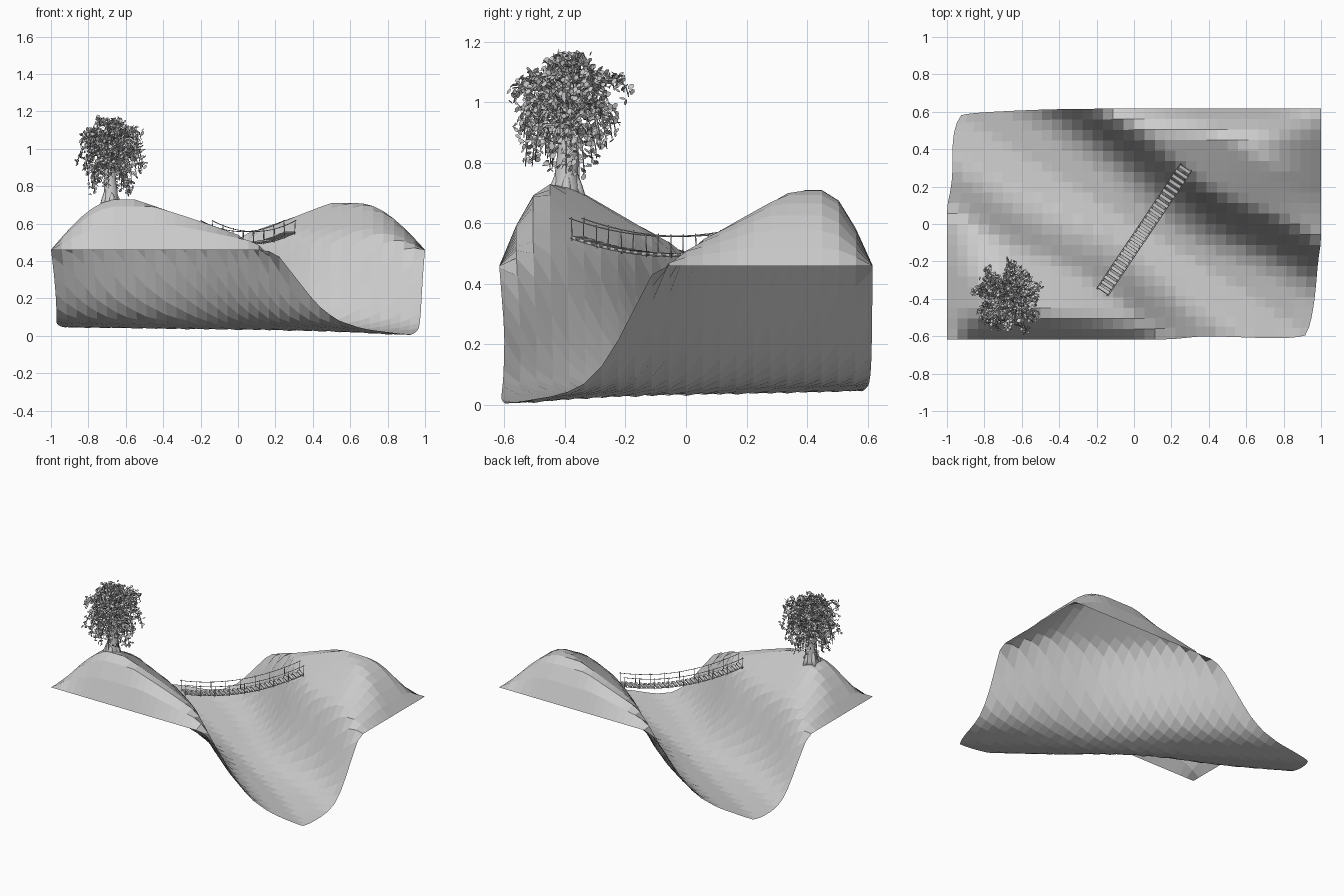
import bpy, bmesh, math, random
from mathutils import Vector

if "Cube" in bpy.data.objects:
    bpy.data.objects.remove(bpy.data.objects["Cube"])

random.seed(4)
HX, HY, RIM = 1.0, 0.617, 0.46


def finish(bm, name, smooth=False):
    me = bpy.data.meshes.new(name)
    bm.to_mesh(me)
    bm.free()
    ob = bpy.data.objects.new(name, me)
    bpy.context.collection.objects.link(ob)
    for p in me.polygons:
        p.use_smooth = smooth
    return ob


def tube(bm, pts, radii, sides=6):
    rings = []
    for i, p in enumerate(pts):
        d = (pts[min(i + 1, len(pts) - 1)] - pts[max(i - 1, 0)]).normalized()
        a = d.cross(Vector((0.31, 0.95, 0.05))).normalized()
        b = d.cross(a)
        rings.append([bm.verts.new(p + radii[i] * (a * math.cos(k * math.tau / sides)
                      + b * math.sin(k * math.tau / sides))) for k in range(sides)])
    for r, s in zip(rings, rings[1:]):
        for k in range(sides):
            j = (k + 1) % sides
            bm.faces.new((r[k], r[j], s[j], s[k]))
    bm.faces.new(rings[0][::-1])
    bm.faces.new(rings[-1])


# Canyon terrain: a diagonal valley between two hills, as one open sheet
PROFILE = [(0, 0), (0.17, 0.03), (0.25, 0.075), (0.31, 0.16), (0.37, 0.295), (0.43, 0.43), (0.47, RIM)]


def wall(c):
    for (a, za), (b, zb) in zip(PROFILE, PROFILE[1:]):
        if c < b:
            return za + (zb - za) * (c - a) / (b - a)
    return RIM


def clamp(v):
    return max(0.0, min(1.0, v))


def terrain(x, y):
    c, t = 0.52 * x + 0.854 * y, 0.854 * x - 0.52 * y
    side = 1 if c > 0 else -1
    warp = 0.085 * math.exp(-((t - 0.15 * side - 0.1) / 0.42) ** 2) * clamp(abs(c) / 0.15)
    ce = abs(c) + warp
    low = 1 - wall(ce) / RIM
    floor = 0.03 - 0.012 * t - 0.013 * clamp(t) ** 3
    z = RIM - (RIM - floor) * low
    rise = math.sin(clamp((HX - abs(x)) / 0.36) * math.pi / 2) \
        * math.sin(clamp((HY - abs(y)) / 0.17) * math.pi / 2)
    h = abs(c) + warp * (0.7 if side > 0 else 0.4)
    z += (0.25 if side > 0 else 0.27) * rise * clamp((h - 0.33) / 0.37) ** 0.95
    # the valley ends are drawn in slightly with a wavy, rounded outline
    corner = (abs(x) / HX) ** 9 * (abs(y) / HY) ** 9
    px = x * (1 - low * (0.043 + 0.012 * math.sin(9 * y + 1) + 0.03 * corner) * abs(x))
    py = y * (1 - clamp(low * 2) * (0.016 + 0.012 * math.sin(5 * x) + 0.03 * corner) * abs(y) / HY)
    return Vector((px, py, z))


bm = bmesh.new()
NX, NY = 36, 22
grid = [[bm.verts.new(terrain(HX * (2 * i / NX - 1), HY * (2 * j / NY - 1)))
         for i in range(NX + 1)] for j in range(NY + 1)]
for j in range(NY):
    for i in range(NX):
        bm.faces.new((grid[j][i], grid[j][i + 1], grid[j + 1][i + 1], grid[j + 1][i]))
finish(bm, "canyon_terrain")

# Rope bridge
A, B = Vector((-0.17, -0.365, 0)), Vector((0.28, 0.305, 0))
along = (B - A).normalized()
across = Vector((along.y, -along.x, 0))


def deck(f, off=0.0, up=0.0):
    z = 0.497 + 0.06 * (2 * f - 1) ** 2
    return A.lerp(B, f) + across * off + Vector((0, 0, z + up))


planks = bmesh.new()
N = 26
for i in range(N):
    f = (i + 0.5) / N
    p, slope = deck(f), (deck(f + 0.01) - deck(f - 0.01)).normalized()
    w = 0.036 + random.uniform(-0.003, 0.003)
    up = across.cross(slope)
    cube = bmesh.ops.create_cube(planks, size=1)["verts"]
    for v in cube:
        v.co = p + across * v.co.x * 2 * w + slope * v.co.y * 0.018 + up * v.co.z * 0.008
finish(planks, "bridge_planks")

ropes = bmesh.new()
for s in (-1, 1):
    for off, up in ((0.030, -0.006), (0.037, 0.06)):
        pts = [deck(k / 16, s * off, up) for k in range(17)]
        tube(ropes, pts, [0.002] * 17, 5)
    for k in range(9):
        f = 0.01 + 0.98 * k / 8
        tube(ropes, [deck(f, s * 0.033, -0.012), deck(f, s * 0.037, 0.066)], [0.002] * 2, 5)
finish(ropes, "bridge_ropes", True)

# Tree trunk with flared foot and roots
base = Vector((-0.685, -0.395, 0.69))
trunk = bmesh.new()
tube(trunk, [base + Vector(o) for o in ((0, 0, 0), (0, 0, .03), (.005, 0, .08), (.0, .005, .15),
     (.0, 0, .24), (.01, .0, .34), (.02, 0, .42))], [.054, .045, .038, .034, .028, .015, .004], 10)
for k in range(5):
    a = k * math.tau / 5
    d = Vector((math.cos(a), math.sin(a), 0))
    tube(trunk, [base + d * .02 + Vector((0, 0, .09)), base + d * .04 + Vector((0, 0, .03)),
                 base + d * .06 + Vector((0, 0, -.01))], [.012, .016, .009], 6)

# Arching branches covered with small round leaves
leaves = bmesh.new()


def leaf(p, r, n):
    a = n.orthogonal().normalized()
    b = n.cross(a)
    vs = [leaves.verts.new(p + a * r * math.cos(k * math.pi / 3) + b * r * 0.7 * math.sin(k * math.pi / 3))
          for k in range(6)]
    leaves.faces.new(vs)


def branch(start, ang, reach, lift, drop):
    d = Vector((math.cos(ang), math.sin(ang), 0))
    pts = []
    for k in range(9):
        f = k / 8
        up = lift * math.sin(f * math.pi * 0.75) - drop * f ** 2.2
        pts.append(start + d * reach * math.sin(f * 1.45) + Vector((0, 0, up)))
    tube(trunk, pts, [0.006 * (1 - k / 9) + 0.001 for k in range(9)], 5)
    for k in range(2, 9):
        for _ in range(6):
            p = pts[k - 1].lerp(pts[k], random.random())
            jit = Vector([random.uniform(-1, 1) for _ in range(3)])
            n = Vector([random.uniform(-1, 1) for _ in range(3)]) + Vector((0, 0, 0.3))
            leaf(p + jit * 0.022, random.uniform(0.009, 0.014), n.normalized())


# rows: count, start height, reach, lift, drop
for count, h, reach, lift, drop in ((11, .20, .11, .06, .16), (12, .23, .19, .12, .10), (9, .25, .15, .10, .19),
                                    (12, .29, .20, .12, .04), (9, .33, .13, .10, .10),
                                    (7, .39, .09, .09, .06)):
    for k in range(count):
        branch(base + Vector((0.005, 0, h)), k * math.tau / count + random.uniform(-.25, .25) + h * 9,
               reach * random.uniform(.75, 1.05), lift * random.uniform(.7, 1.1), drop * random.uniform(.6, 1.2))
finish(trunk, "tree_trunk_and_branches", True)
finish(leaves, "tree_leaves")
